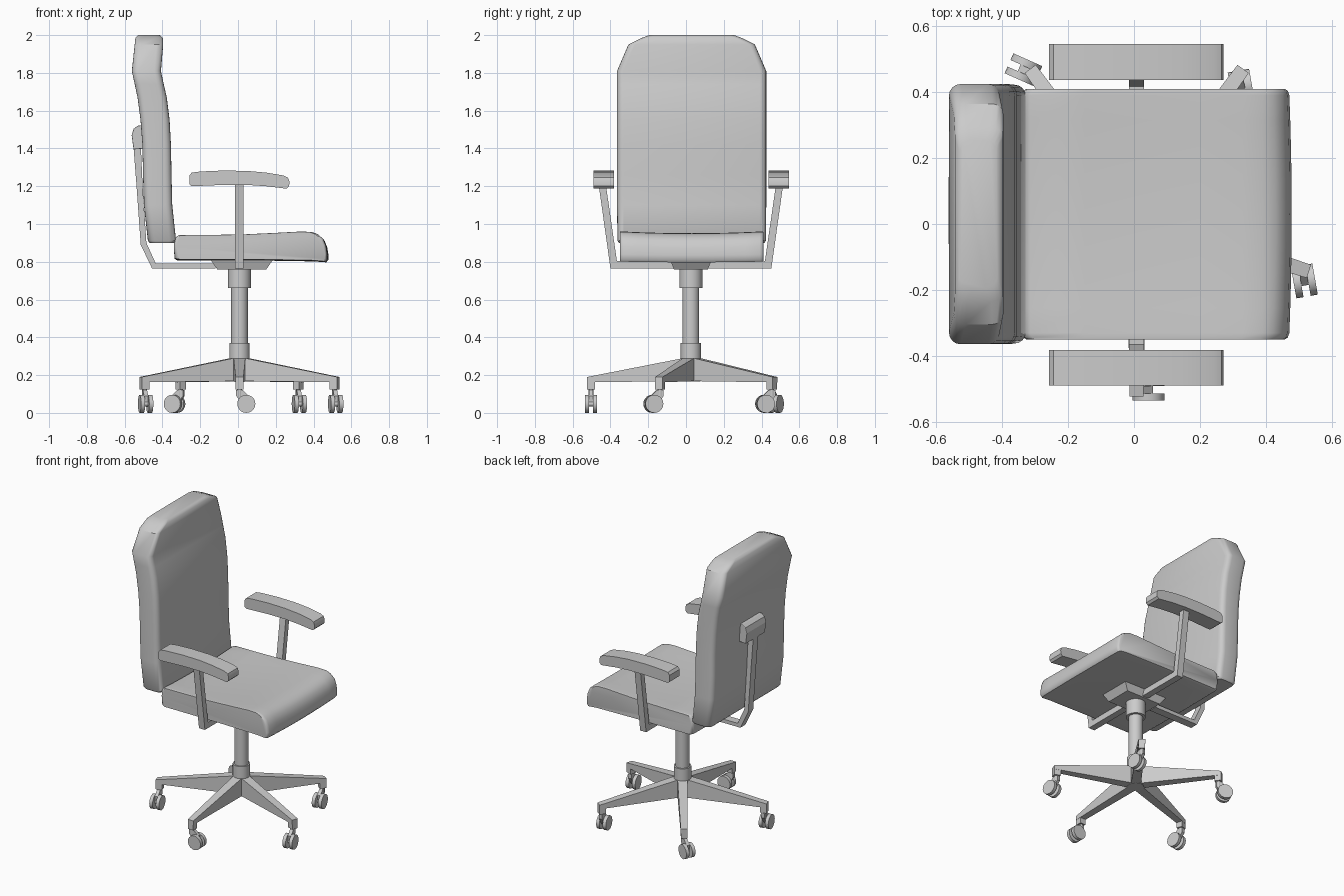
import bpy, bmesh, math
from mathutils import Matrix, Vector

if "Cube" in bpy.data.objects:
    bpy.data.objects.remove(bpy.data.objects["Cube"])

CX, CY = 0.008, 0.026   # column axis


def finish(name, bm, smooth=None, bevel=0, segs=2):
    bmesh.ops.recalc_face_normals(bm, faces=bm.faces)
    me = bpy.data.meshes.new(name)
    bm.to_mesh(me)
    bm.free()
    ob = bpy.data.objects.new(name, me)
    bpy.context.collection.objects.link(ob)
    if bevel:
        m = ob.modifiers.new("Bevel", "BEVEL")
        m.width, m.segments, m.limit_method = bevel, segs, "ANGLE"
        m.angle_limit = math.radians(50)
    if smooth:
        bpy.context.view_layer.objects.active = ob
        ob.select_set(True)
        bpy.ops.object.shade_smooth_by_angle(angle=math.radians(smooth))
        ob.select_set(False)
    return ob


def loft(bm, rings):
    """Skin equal-length rings of points and cap both ends."""
    vs = [[bm.verts.new(p) for p in r] for r in rings]
    n = len(vs[0])
    for a, b in zip(vs, vs[1:]):
        for i in range(n):
            bm.faces.new((a[i], a[(i + 1) % n], b[(i + 1) % n], b[i]))
    bm.faces.new(vs[0])
    bm.faces.new(vs[-1])


def prism_y(bm, prof, y, width, mat=Matrix()):
    """Extrude an (x, z) profile along y."""
    loft(bm, [[mat @ Vector((px, y + s * width / 2, pz)) for px, pz in prof] for s in (-1, 1)])


def cyl(bm, r, depth, mat, n=24):
    bmesh.ops.create_cone(bm, cap_ends=True, segments=n, radius1=r, radius2=r,
                          depth=depth, matrix=mat)


# Seat cushion: side profile swept across y, slightly dished
seat_prof = [(-.335, .815), (-.34, .87), (-.335, .915), (-.315, .932), (-.15, .933), (.03, .936),
             (.2, .944), (.33, .951), (.39, .949), (.43, .937), (.458, .912), (.473, .875),
             (.479, .835), (.478, .81), (.468, .797), (.40, .802), (.1, .807), (-.32, .807)]
rings = []
for t in (-1, -.985, -.95, -.75, -.5, -.25, 0, .25, .5, .75, .95, .985, 1):
    inset = .97 if abs(t) == 1 else (.99 if abs(t) > .98 else 1)
    rings.append([(.07 + (px - .07) * inset - .008 * t * t * (px > .4),
                   CY + .004 + .38 * t,
                   .875 + (pz - .875) * inset + (.010 * t * t if pz > .85 else .004 * t * t))
                  for px, pz in seat_prof])
bm = bmesh.new()
loft(bm, rings)
finish("seat_cushion", bm, 45)

# Backrest: rounded rectangles stacked upward (z, x back, x front, half width)
rows = [(.90, -.468, -.335, .385), (.912, -.477, -.328, .393), (1.10, -.498, -.348, .395),
        (1.26, -.503, -.352, .395), (1.42, -.506, -.355, .395), (1.55, -.516, -.362, .395),
        (1.67, -.532, -.377, .395), (1.74, -.547, -.393, .395), (1.81, -.562, -.408, .395),
        (1.95, -.547, -.396, .335), (1.985, -.543, -.398, .265), (2.0, -.53, -.415, .225)]
bm = bmesh.new()
rings = []
for z, xb, xf, hw in rows:
    r, ring = .035, []
    for q, (sx, sy) in enumerate(((1, 1), (-1, 1), (-1, -1), (1, -1))):
        cx = xf - r if sx > 0 else xb + r
        for k in range(5):
            a = math.radians(90 * q + 22.5 * k)
            ring.append((cx + r * math.cos(a), CY + .004 + sy * (hw - r) + r * math.sin(a), z))
    rings.append(ring)
loft(bm, rings)
finish("backrest", bm, 40)

# Back support bar and its pad
bm = bmesh.new()
prism_y(bm, [(-.12, .765), (-.455, .765), (-.515, .89), (-.537, 1.2), (-.555, 1.43),
             (-.515, 1.43), (-.505, 1.2), (-.485, .90), (-.435, .79), (-.12, .79)], CY + .01, .055)
finish("back_support_bar", bm)
bm = bmesh.new()
prism_y(bm, [(-.553, 1.395), (-.563, 1.47), (-.552, 1.505), (-.53, 1.52), (-.49, 1.525),
             (-.49, 1.40)], CY + .015, .21)
finish("back_support_pad", bm, bevel=.004)

# Armrest pads
arm_prof = [(-.258, 1.21), (-.258, 1.255), (-.245, 1.272), (-.2, 1.278), (-.08, 1.283), (.05, 1.281),
            (.15, 1.272), (.24, 1.257), (.265, 1.245), (.272, 1.225), (.271, 1.2), (.258, 1.187),
            (.15, 1.2), (.05, 1.207), (-.08, 1.207), (-.245, 1.2)]
for side, s in (("left", -1), ("right", 1)):
    bm = bmesh.new()
    prism_y(bm, arm_prof, CY + .002 + s * .464, .108)
    finish("armrest_pad_" + side, bm, 35)

# U-shaped armrest frame passing under the seat
u = [(-.426, .765), (.426, .765), (.49, 1.22), (.452, 1.22), (.392, .805), (-.392, .805),
     (-.452, 1.22), (-.49, 1.22)]
bm = bmesh.new()
loft(bm, [[(x, CY + y, z) for y, z in u] for x in (-.015, .03)])
finish("armrest_frame", bm)

# Tilt mechanism under the seat
bm = bmesh.new()
loft(bm, [[(x0, CY - w, z), (x1, CY - w, z), (x1, CY + w, z), (x0, CY + w, z)]
          for z, x0, x1, w in ((.76, -.11, .15, .09), (.81, -.145, .185, .11))])
finish("tilt_mechanism", bm)

# Gas column with collars
for name, z0, z1, r in (("column_upper_collar", .66, .765, .061), ("column_tube", .36, .67, .044),
                        ("column_lower_collar", .28, .37, .054), ("base_hub", .165, .285, .05)):
    bm = bmesh.new()
    cyl(bm, r, z1 - z0, Matrix.Translation((CX, CY, (z0 + z1) / 2)), 32)
    finish(name, bm, 40)

# Five legs, each with a swivelled twin-wheel caster
for i, swivel in enumerate((0, -80, -80, 156, -80)):
    ang = math.radians(-90 + 72 * i)
    M = Matrix.Translation((CX, CY, 0)) @ Matrix.Rotation(ang, 4, "Z")
    bm = bmesh.new()
    loft(bm, [[M @ Vector(p) for p in ((r, -w, zb), (r, w, zb), (r, w, zt), (r, -w, zt))]
              for r, w, zb, zt in ((0, .032, .168, .292), (.05, .031, .168, .288),
                                   (.55, .021, .162, .19))])
    prism_y(bm, [(.508, .125), (.55, .125), (.55, .185), (.508, .185)], 0, .04, M)
    finish(f"base_leg_{i + 1}", bm)

    tip = M @ Vector((.529, 0, 0))
    C = Matrix.Translation(tip) @ Matrix.Rotation(math.radians(swivel), 4, "Z")
    bm = bmesh.new()
    cyl(bm, .013, .05, C @ Matrix.Translation((0, 0, .112)), 12)
    prism_y(bm, [(-.018, .122), (.016, .122), (.05, .09), (.045, .04), (.02, .04),
                 (-.018, .09)], 0, .022, C)
    axle = C @ Matrix.Translation((.036, 0, .048)) @ Matrix.Rotation(math.pi / 2, 4, "X")
    cyl(bm, .014, .06, axle, 12)
    finish(f"caster_fork_{i + 1}", bm, 35)
    bm = bmesh.new()
    for s in (-1, 1):
        cyl(bm, .048, .022, axle @ Matrix.Translation((0, 0, s * .022)), 20)
    finish(f"caster_wheels_{i + 1}", bm, 35)
